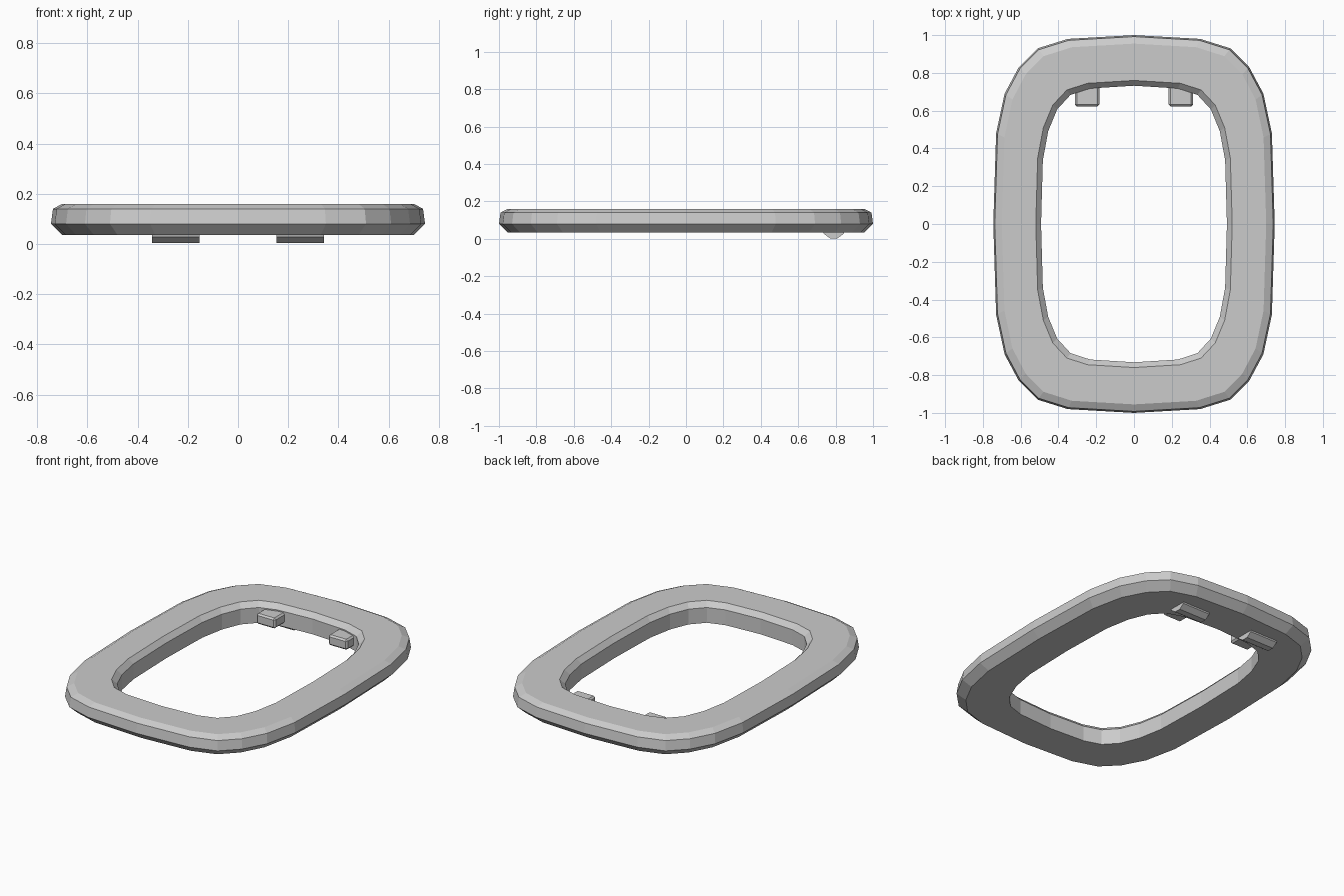
import bpy
import bmesh
import math
from mathutils import Matrix

cube = bpy.data.objects.get("Cube")
if cube:
    bpy.data.objects.remove(cube, do_unlink=True)

grey = bpy.data.materials.new("plain grey")
grey.use_nodes = True
colour = (0.6, 0.6, 0.6, 1)
grey.diffuse_color = colour
grey.node_tree.nodes["Principled BSDF"].inputs["Base Color"].default_value = colour


def make_object(name, bm):
    bmesh.ops.recalc_face_normals(bm, faces=bm.faces)
    mesh = bpy.data.meshes.new(name)
    bm.to_mesh(mesh)
    bm.free()
    mesh.materials.append(grey)
    obj = bpy.data.objects.new(name, mesh)
    bpy.context.collection.objects.link(obj)
    return obj


def full_outline(quarter):
    """Mirror a quarter outline, from the +y axis to the +x axis, into a closed loop."""
    half = quarter + [(x, -y) for x, y in reversed(quarter[:-1])]
    return half + [(-x, y) for x, y in reversed(half[1:-1])]


def inset(outline, d):
    """Shrink an outline so that its extremes move inwards by d."""
    w = max(x for x, y in outline)
    h = max(y for x, y in outline)
    return [(x * (w - d) / w, y * (h - d) / h) for x, y in outline]


# Rounded frame: chamfered section swept round an oval opening
outer = full_outline([(0, 1), (0.35, 0.98), (0.51, 0.93), (0.61, 0.83),
                      (0.685, 0.69), (0.73, 0.48), (0.745, 0)])
inner = full_outline([(0, 0.76), (0.245, 0.745), (0.355, 0.71), (0.43, 0.63),
                      (0.48, 0.51), (0.51, 0.35), (0.52, 0)])
section = [(outer, 0.045, 0.035), (outer, 0, 0.08), (outer, 0.008, 0.14),
           (outer, 0.045, 0.16), (inner, 0, 0.16), (inner, 0.028, 0.13),
           (inner, 0.028, 0.035)]
bm = bmesh.new()
loops = [[bm.verts.new((x, y, z)) for x, y in inset(line, d)] for line, d, z in section]
for a, b in zip(loops, loops[1:] + loops[:1]):
    for i in range(len(a)):
        j = (i + 1) % len(a)
        bm.faces.new((a[i], a[j], b[j], b[i]))
make_object("frame", bm)

for side, s in (("left", 1), ("right", -1)):
    # Faceted hinge pin, half sunk into the underside
    bm = bmesh.new()
    bmesh.ops.create_cone(bm, cap_ends=True, segments=10, radius1=0.065,
                          radius2=0.065, depth=0.19)
    bmesh.ops.rotate(bm, verts=bm.verts, matrix=Matrix.Rotation(math.pi / 2, 3, "Y"))
    bmesh.ops.translate(bm, verts=bm.verts, vec=(s * 0.248, 0.79, 0.065))
    make_object(side + "_hinge_pin", bm)

    # Small bevelled tab reaching into the opening
    bm = bmesh.new()
    bmesh.ops.create_cube(bm, size=1)
    bmesh.ops.scale(bm, verts=bm.verts, vec=(0.13, 0.16, 0.065))
    bmesh.ops.translate(bm, verts=bm.verts, vec=(s * 0.248, 0.703, 0.09))
    tab = make_object(side + "_tab", bm)
    bevel = tab.modifiers.new("soft edges", "BEVEL")
    bevel.width = 0.01
    bevel.segments = 1
